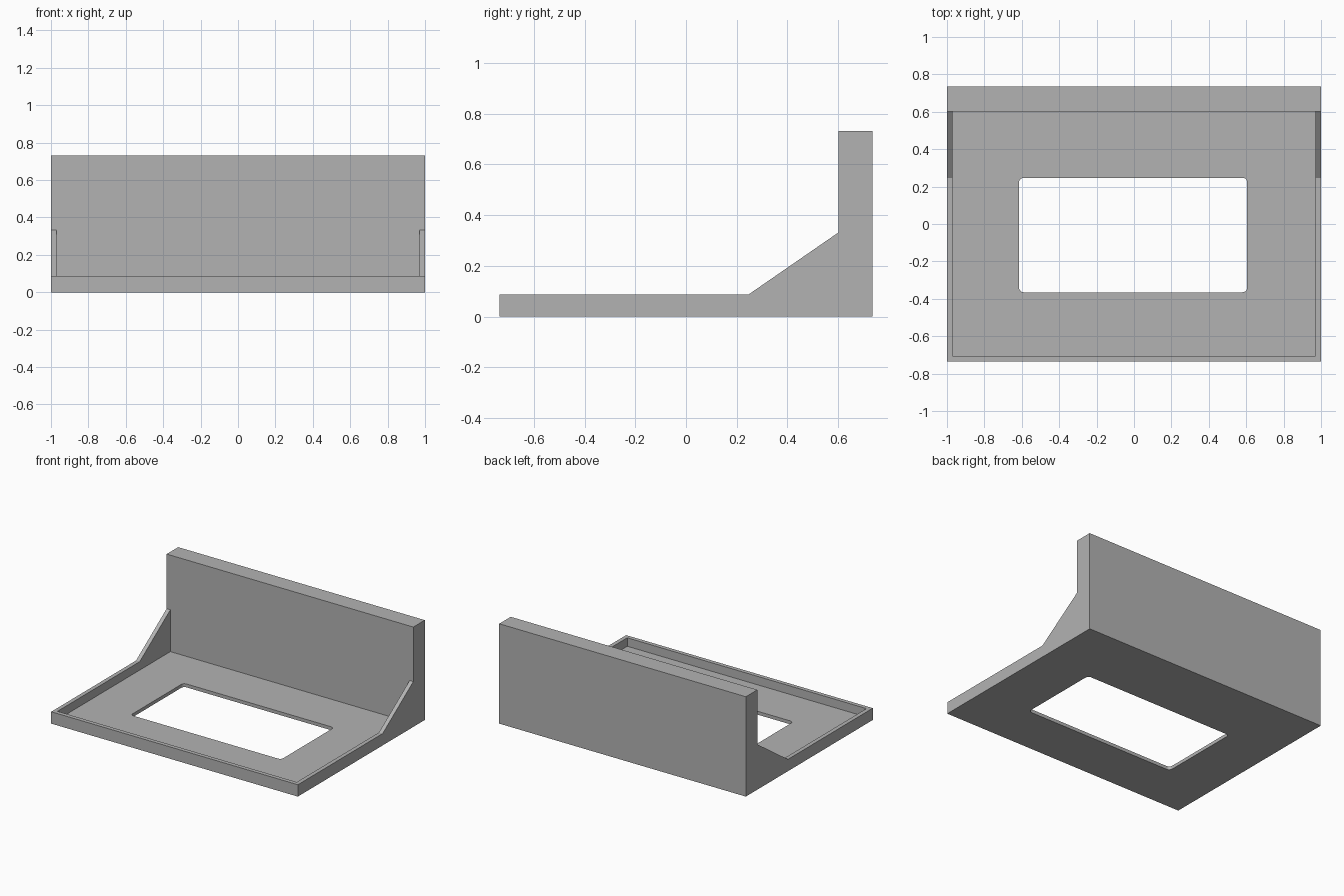
import bpy
import bmesh
from math import cos, sin, pi
from mathutils import Vector

default = bpy.data.objects.get("Cube")
if default:
    bpy.data.objects.remove(default, do_unlink=True)

# Overall sizes
HALF_X, HALF_Y = 1.0, 0.735
RIM, FLOOR_Z, RIM_Z = 0.03, 0.025, 0.087
WALL_Y, WALL_Z = 0.602, 0.732
GUSSET_Y, GUSSET_Z = 0.247, 0.332

grey = bpy.data.materials.new("plain_grey")
grey.use_nodes = True
colour = (0.45, 0.45, 0.45, 1)
grey.diffuse_color = colour
grey.node_tree.nodes["Principled BSDF"].inputs["Base Color"].default_value = colour


def prism(name, points, depth):
    """Extrude a closed outline of 3D points along the depth vector."""
    bm = bmesh.new()
    face = bm.faces.new([bm.verts.new(p) for p in points])
    out = bmesh.ops.extrude_face_region(bm, geom=[face], use_keep_orig=True)
    moved = [v for v in out["geom"] if isinstance(v, bmesh.types.BMVert)]
    bmesh.ops.translate(bm, verts=moved, vec=Vector(depth))
    bmesh.ops.recalc_face_normals(bm, faces=bm.faces)
    mesh = bpy.data.meshes.new(name)
    bm.to_mesh(mesh)
    bm.free()
    mesh.materials.append(grey)
    obj = bpy.data.objects.new(name, mesh)
    bpy.context.collection.objects.link(obj)
    return obj


def rounded_rectangle(x0, x1, y0, y1, z, r, steps=5):
    corners = [(x1 - r, y1 - r), (x0 + r, y1 - r), (x0 + r, y0 + r), (x1 - r, y0 + r)]
    return [(cx + r * cos(a), cy + r * sin(a), z)
            for q, (cx, cy) in enumerate(corners)
            for a in [(q + i / steps) * pi / 2 for i in range(steps + 1)]]


def cut(obj, cutter):
    """Subtract the cutter and discard it."""
    mod = obj.modifiers.new("cut", "BOOLEAN")
    mod.operation = "DIFFERENCE"
    mod.solver = "EXACT"
    mod.object = cutter
    cutter.hide_render = True
    bpy.context.view_layer.objects.active = obj
    bpy.ops.object.modifier_apply(modifier=mod.name)
    bpy.data.objects.remove(cutter, do_unlink=True)


# Bracket: side outline with rim, sloped gusset and upright back wall
outline = [(-HALF_Y, 0), (HALF_Y, 0), (HALF_Y, WALL_Z), (WALL_Y, WALL_Z),
           (WALL_Y, GUSSET_Z), (GUSSET_Y, RIM_Z), (-HALF_Y, RIM_Z)]
bracket = prism("tray_bracket", [(-HALF_X, y, z) for y, z in outline], (2 * HALF_X, 0, 0))

# Tray recess, leaving thin side walls and a front rim
px, py = HALF_X - RIM, -HALF_Y + RIM
recess = [(-px, py, FLOOR_Z), (px, py, FLOOR_Z), (px, WALL_Y, FLOOR_Z), (-px, WALL_Y, FLOOR_Z)]
cut(bracket, prism("recess_cutter", recess, (0, 0, 1)))

# Rounded window through the floor
window = rounded_rectangle(-0.615, 0.605, -0.365, 0.247, -0.1, 0.025)
cut(bracket, prism("window_cutter", window, (0, 0, 0.3)))
